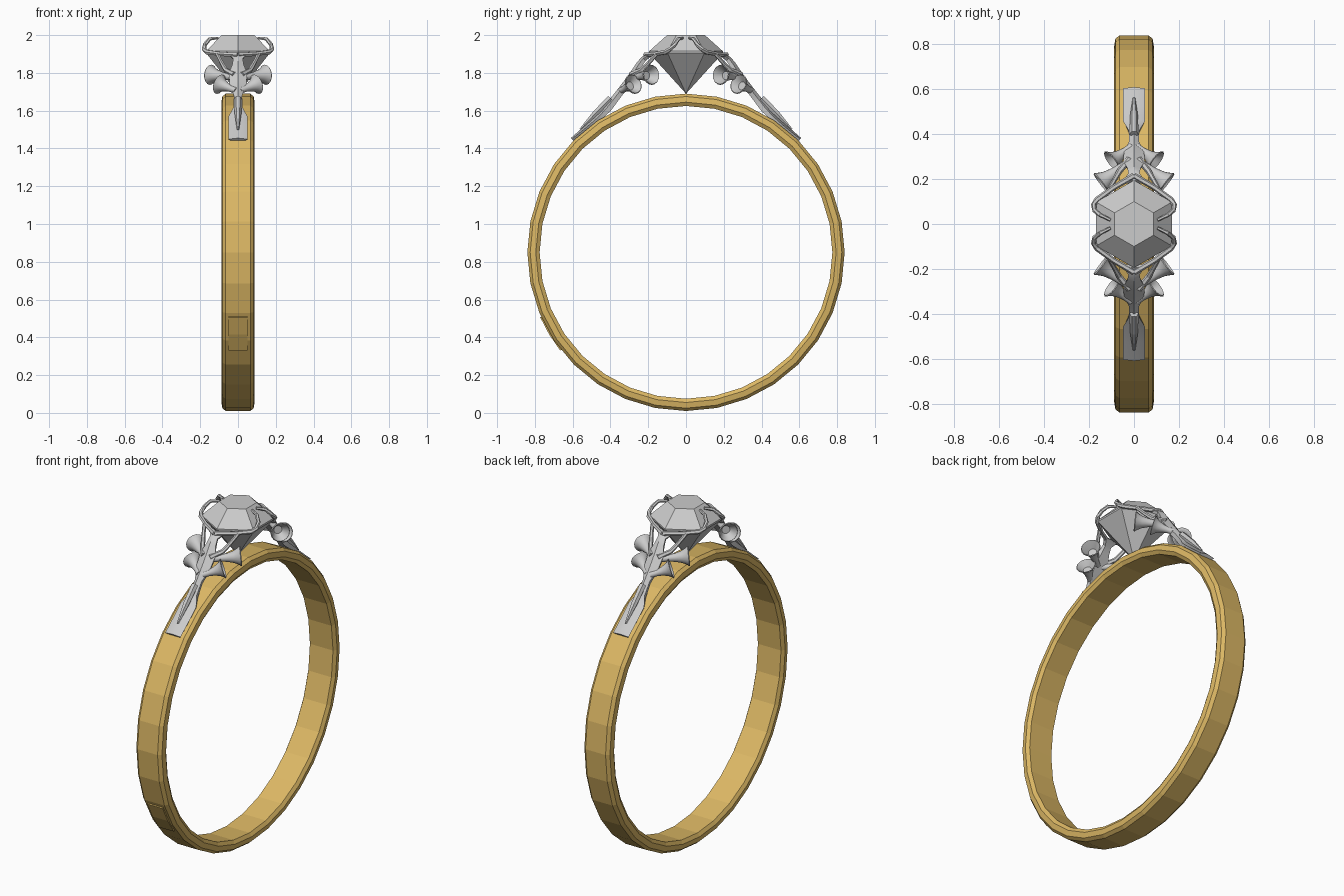
import bpy, bmesh, math
from mathutils import Vector, Matrix

if "Cube" in bpy.data.objects:
    bpy.data.objects.remove(bpy.data.objects["Cube"])

gold = bpy.data.materials.new("gold")
gold.diffuse_color = (0.72, 0.48, 0.13, 1)
gold.use_nodes = True
gold.node_tree.nodes["Principled BSDF"].inputs["Base Color"].default_value = gold.diffuse_color


def make(name, verts, faces, mat=None, smooth=False):
    me = bpy.data.meshes.new(name)
    me.from_pydata([tuple(v) for v in verts], [], faces)
    bm = bmesh.new()
    bm.from_mesh(me)
    bmesh.ops.recalc_face_normals(bm, faces=bm.faces)
    bm.to_mesh(me)
    bm.free()
    ob = bpy.data.objects.new(name, me)
    bpy.context.collection.objects.link(ob)
    if mat:
        me.materials.append(mat)
    if smooth:
        bpy.context.view_layer.objects.active = ob
        bpy.ops.object.select_all(action='DESELECT')
        ob.select_set(True)
        bpy.ops.object.shade_smooth_by_angle(angle=math.radians(35))
    return ob


def loft(name, rings, closed=False, mat=None, smooth=False, caps=True):
    """Skin a list of equal-sized vertex rings."""
    n, m = len(rings[0]), len(rings)
    faces = [(i * n + j, i * n + (j + 1) % n,
              ((i + 1) % m) * n + (j + 1) % n, ((i + 1) % m) * n + j)
             for i in range(m if closed else m - 1) for j in range(n)]
    if caps and not closed:
        faces += [tuple(range(n)), tuple(range((m - 1) * n, m * n))]
    return make(name, [v for r in rings for v in r], faces, mat, smooth)


def sweep(name, path, sx=1, sy=1, n=6):
    """Round bar through points (x, y, z, radius), mirrored by sign."""
    pts = [Vector((x * sx, y * sy, z)) for x, y, z, r in path]
    rings = []
    for i, p in enumerate(pts):
        d = pts[min(i + 1, len(pts) - 1)] - pts[max(i - 1, 0)]
        q = d.to_track_quat('Z', 'Y')
        rings.append([p + q @ Vector((path[i][3] * math.cos(a), path[i][3] * math.sin(a), 0))
                      for a in (2 * math.pi * k / n for k in range(n))])
    return loft(name, rings, smooth=n > 8)


# Band: bevelled profile (x, radius) revolved around the x axis
profile = [(-.065, .84), (.065, .84), (.083, .825), (.088, .795),
           (.075, .775), (-.075, .775), (-.088, .795), (-.083, .825)]
SEG = 32
rings = [[(x, r * math.cos(a), .85 + r * math.sin(a)) for x, r in profile]
         for a in (2 * math.pi * k / SEG for k in range(SEG))]
loft("band", rings, closed=True, mat=gold)

# Small raised tab low on the front of the band
rings = []
for deg in (204, 211, 218):
    a = math.radians(deg)
    rings.append([(x, r * math.cos(a), .85 + r * math.sin(a))
                  for x, r in ((-.05, .82), (.05, .82), (.05, .845), (-.05, .845))])
loft("band_tab", rings, mat=gold)

# Six-sided gem: table, girdle, point
def hexagon(r, z):
    return [(r * math.sin(k * math.pi / 3), r * math.cos(k * math.pi / 3), z) for k in range(6)]

verts = hexagon(.1, 2.0) + hexagon(.195, 1.915) + hexagon(.195, 1.905) + [(0, 0, 1.69)]
faces = [tuple(range(6))]
for k in range(6):
    j = (k + 1) % 6
    faces += [(k, j, 6 + j, 6 + k), (6 + k, 6 + j, 12 + j, 12 + k), (12 + k, 12 + j, 18)]
make("gem", verts, faces)

# Shoulder spine stations: y, z of the top ridge, half width, depth
spine = [(.61, 1.455, .05, .02), (.53, 1.525, .05, .03), (.47, 1.58, .05, .035),
         (.43, 1.63, .024, .045), (.38, 1.69, .022, .04), (.33, 1.755, .045, .04),
         (.29, 1.81, .048, .04), (.26, 1.855, .03, .035), (.235, 1.885, .025, .03),
         (.195, 1.905, .05, .022)]
# Flower trumpets: throat, mouth, mouth radius
trumpets = [((.015, .285, 1.775), (.145, .185, 1.79), .05),
            ((.01, .345, 1.705), (.098, .28, 1.74), .05)]
flare = [(0, .34), (.3, .34), (.55, .45), (.78, .65), (.93, .9), (1.0, 1.08), (1.03, 1.0),
         (.9, .72), (.75, .45)]

for sy, side in ((-1, "front"), (1, "back")):
    rings = []
    for y, z, w, d in spine:
        rings.append([(x, sy * (y - .7 * t), z - .7 * t) for x, t in
                      ((-w, d * .4), (0, 0), (w, d * .4), (w * .8, d), (-w * .8, d))])
    loft(f"shoulder_{side}", rings, smooth=True)
    # Tapered ridge on the foot plate
    sweep(f"foot_ridge_{side}", [(0, .56, 1.50, .006), (0, .48, 1.585, .018),
                                 (0, .40, 1.665, .02)], 1, sy)
    for sx, hand in ((-1, "left"), (1, "right")):
        tag = f"{side}_{hand}"
        for i, (a, b, r) in enumerate(trumpets):
            a, b = Vector(a), Vector(b)
            path = [(*a.lerp(b, t), r * k) for t, k in flare]
            # Keep ring axes consistent by lofting along one fixed direction
            q = (b - a).to_track_quat('Z', 'Y')
            rr = []
            for x, y, z, rad in path:
                ring = []
                for k in range(16):
                    an = 2 * math.pi * k / 16
                    v = Vector((x, y, z)) + q @ Vector((rad * math.cos(an), rad * math.sin(an), 0))
                    ring.append((v.x * sx, v.y * sy, v.z))
                rr.append(ring)
            loft(f"trumpet_{i}_{tag}", rr, smooth=True)
        # Bezel arm along the girdle, ending in a claw over the crown
        sweep(f"bezel_arm_{tag}", [(0, .215, 1.895, .014), (.09, .163, 1.9, .012),
                                   (.165, .108, 1.91, .013), (.18, .085, 1.925, .012),
                                   (.175, .06, 1.95, .011), (.15, .04, 1.98, .01),
                                   (.105, .018, 1.985, .007)], sx, sy)
        # Curved brace from the shoulder under the bezel
        sweep(f"brace_{tag}", [(.02, .29, 1.79, .016), (.065, .235, 1.815, .013),
                               (.085, .2, 1.85, .011), (.11, .155, 1.9, .01)], sx, sy)
